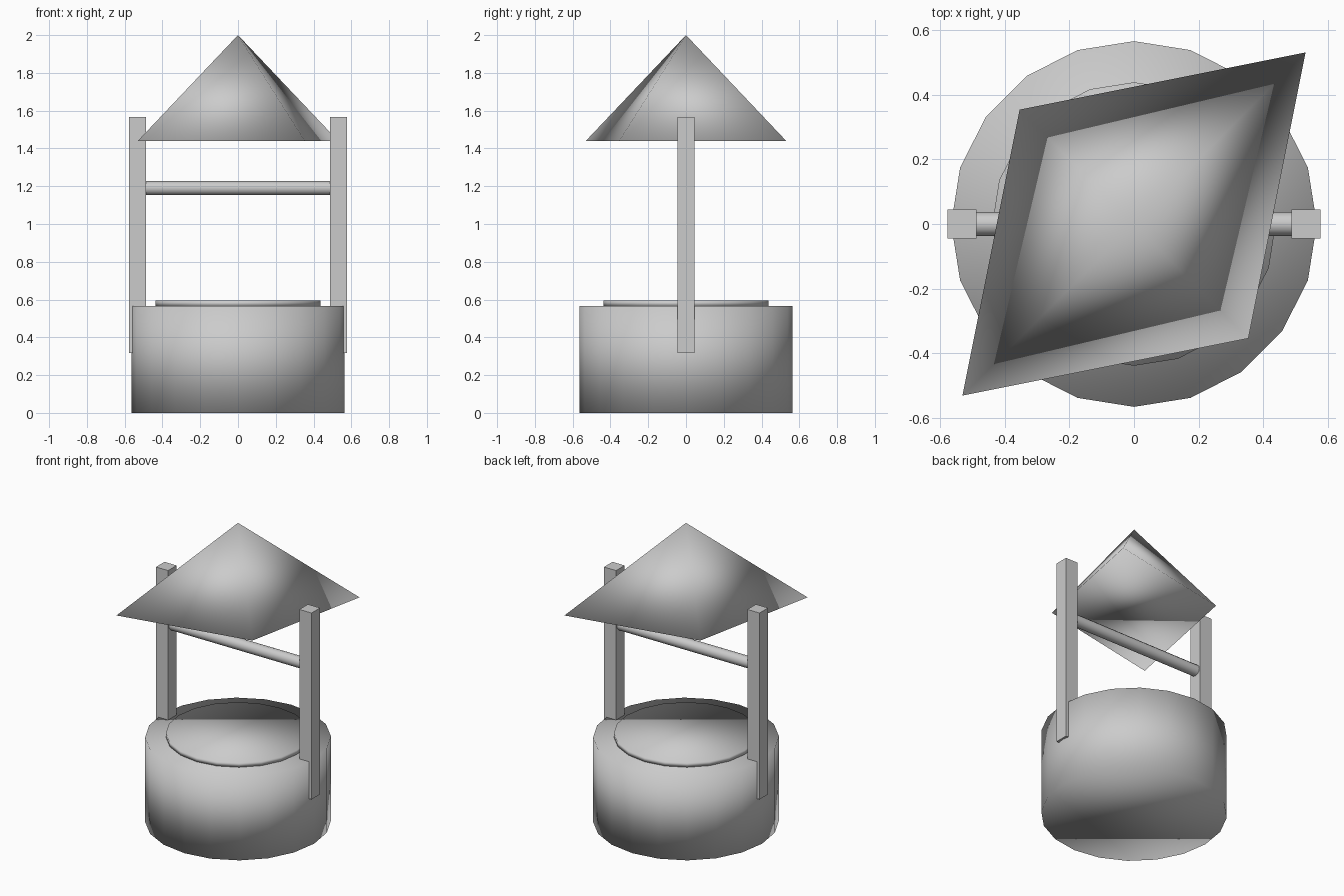
import bpy
import math

if "Cube" in bpy.data.objects:
    bpy.data.objects.remove(bpy.data.objects["Cube"])


def finish(name, smooth=True):
    obj = bpy.context.object
    obj.name = name
    bpy.ops.object.transform_apply(location=False, rotation=True, scale=True)
    if smooth:
        bpy.ops.object.shade_smooth()
    return obj


def cylinder(name, sides, radius, z0, z1):
    bpy.ops.mesh.primitive_cylinder_add(
        vertices=sides, radius=radius, depth=z1 - z0, location=(0, 0, (z0 + z1) / 2))
    return finish(name)


# Round well wall and the low water disc on top
cylinder("well_base", 20, 0.565, 0, 0.565)
cylinder("water_disc", 20, 0.438, 0.565, 0.594)

# Two upright posts, slightly proud of the wall
for side, label in ((-1, "left"), (1, "right")):
    bpy.ops.mesh.primitive_cube_add(size=1, location=(side * 0.532, 0, 0.942))
    bpy.context.object.scale = (0.09, 0.09, 1.25)
    finish(label + "_post", smooth=False)

# Winding bar between the posts
bpy.ops.mesh.primitive_cylinder_add(
    vertices=12, radius=0.037, depth=0.98, location=(0, 0, 1.19),
    rotation=(0, math.pi / 2, 0))
finish("winding_bar", smooth=False)
bpy.ops.object.shade_smooth_by_angle(angle=math.radians(40))

# Four-sided roof, stretched along one diagonal and fully smooth shaded
bpy.ops.mesh.primitive_cone_add(
    vertices=4, radius1=0.5, radius2=0, depth=0.56, location=(0, 0, 1.72),
    rotation=(0, 0, math.pi / 4))
bpy.context.object.scale = (1.5, 1.0, 1.0)
finish("roof")
